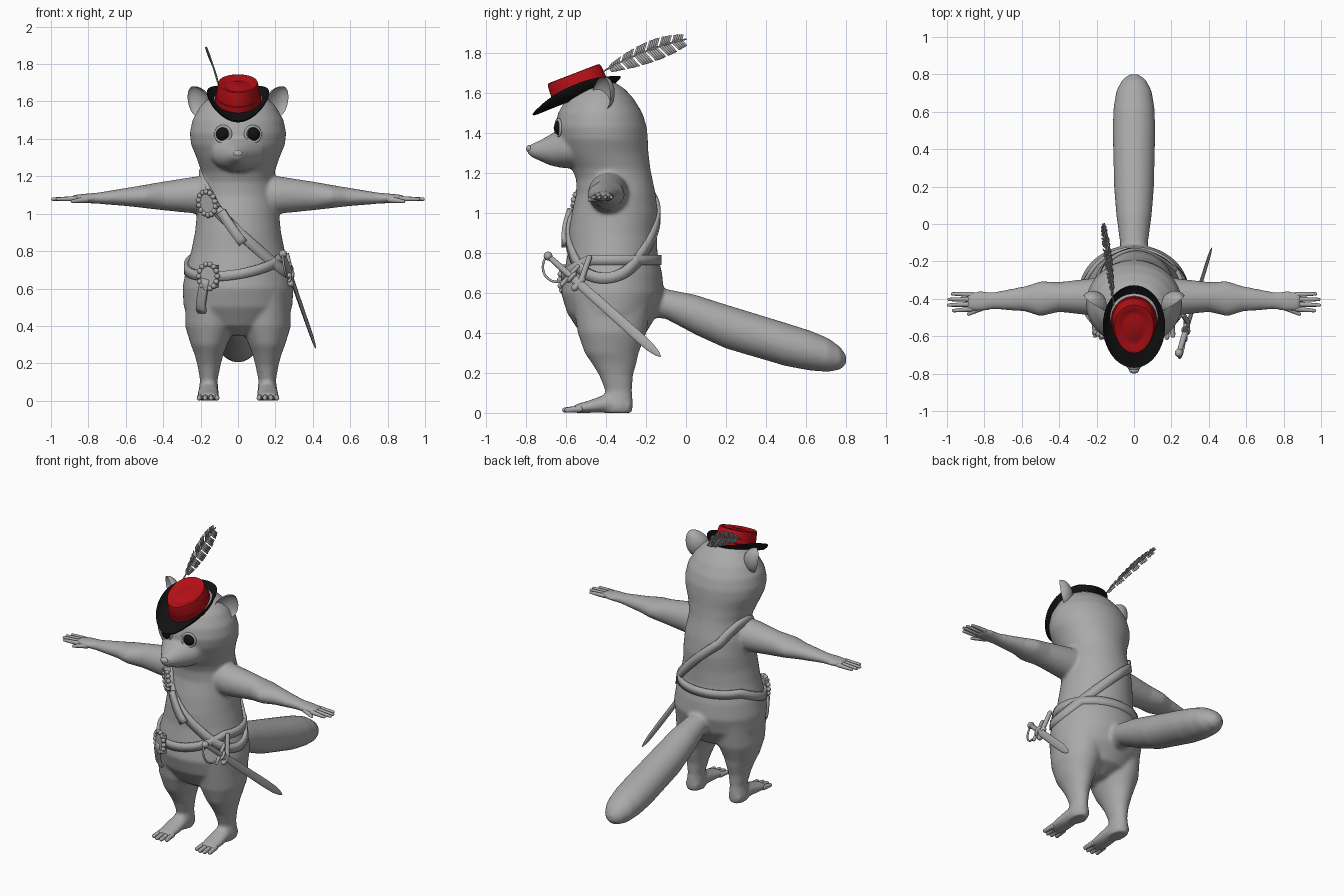
import bpy, bmesh, math
from mathutils import Vector, Matrix, Euler

cube = bpy.data.objects.get("Cube")
if cube:
    bpy.data.objects.remove(cube)


def material(name, colour):
    m = bpy.data.materials.new(name)
    m.use_nodes = True
    m.diffuse_color = (*colour, 1)
    m.node_tree.nodes["Principled BSDF"].inputs["Base Color"].default_value = (*colour, 1)
    return m


GREY = material("soft grey", (.4, .4, .4))
RED = material("hat red", (.45, .005, .008))
BLACK = material("black", (.006, .006, .006))


def finish(bm, name, mat, sharp=40):
    bmesh.ops.recalc_face_normals(bm, faces=bm.faces)
    for f in bm.faces:
        f.smooth = True
    me = bpy.data.meshes.new(name)
    bm.to_mesh(me)
    bm.free()
    me.set_sharp_from_angle(angle=math.radians(sharp))
    me.materials.append(mat)
    ob = bpy.data.objects.new(name, me)
    bpy.context.collection.objects.link(ob)
    return ob


def bridge(bm, rows, caps=True):
    """Skin a list of closed point rows."""
    rows = [[bm.verts.new(p) for p in row] for row in rows]
    n = len(rows[0])
    for a, b in zip(rows, rows[1:]):
        for i in range(n):
            j = (i + 1) % n
            bm.faces.new((a[i], a[j], b[j], b[i]))
    if caps:
        bm.faces.new(rows[0])
        bm.faces.new(rows[-1])


def loft(bm, axis, rings, sx=1, n=32):
    """Elliptical rings (t, centre a, centre b, radius a, radius b) along an axis."""
    order = {"x": (0, 1, 2), "y": (1, 0, 2), "z": (2, 0, 1)}[axis]
    rows = []
    for t, ca, cb, ra, rb in rings:
        row = []
        for i in range(n):
            g = math.tau * i / n
            p = [0, 0, 0]
            for k, v in zip(order, (t, ca + ra * math.cos(g), cb + rb * math.sin(g))):
                p[k] = v
            row.append((p[0] * sx, p[1], p[2]))
        rows.append(row)
    bridge(bm, rows)


def ball(bm, p, r, scale=(1, 1, 1), sub=3):
    bmesh.ops.create_icosphere(bm, subdivisions=sub, radius=r,
                               matrix=Matrix.Translation(p) @ Matrix.Diagonal((*scale, 1)))


def capsule(bm, p, q, r, s):
    p, q = Vector(p), Vector(q)
    d = q - p
    bmesh.ops.create_cone(bm, segments=12, radius1=r, radius2=s, depth=d.length, cap_ends=True,
                          matrix=Matrix.Translation((p + q) / 2) @ d.to_track_quat("Z", "Y").to_matrix().to_4x4())
    ball(bm, p, r, sub=2)
    ball(bm, q, s, sub=2)


# Torso and head: height, front, back, half width
TORSO = [(.35, -.45, -.3, .06), (.4, -.53, -.2, .2), (.5, -.595, -.14, .29), (.6, -.625, -.11, .297),
         (.7, -.61, -.12, .28), (.8, -.592, -.143, .25), (.9, -.588, -.145, .23), (1, -.572, -.14, .22),
         (1.1, -.548, -.153, .21), (1.17, -.55, -.168, .195), (1.22, -.57, -.178, .195), (1.3, -.62, -.188, .222),
         (1.37, -.645, -.191, .251), (1.43, -.655, -.196, .258), (1.5, -.64, -.218, .244), (1.57, -.6, -.26, .205),
         (1.62, -.55, -.305, .155), (1.65, -.5, -.35, .1), (1.665, -.45, -.4, .03)]

bm = bmesh.new()
loft(bm, "z", [(z, 0, (f + b) / 2, w, (b - f) / 2) for z, f, b, w in TORSO], n=48)
loft(bm, "y", [(-.5, 0, 1.33, .17, .11), (-.62, 0, 1.325, .135, .1), (-.68, 0, 1.315, .095, .077),
               (-.73, 0, 1.312, .062, .052), (-.77, 0, 1.312, .037, .034), (-.795, 0, 1.315, .018, .018)])
loft(bm, "y", [(-.3, 0, .55, .06, .06), (-.1, 0, .545, .075, .075), (.05, 0, .49, .095, .1),
               (.2, 0, .432, .107, .11), (.5, 0, .342, .114, .108), (.62, 0, .312, .11, .1),
               (.71, 0, .29, .095, .085), (.77, 0, .274, .065, .058), (.8, 0, .266, .025, .025)])
for s in (-1, 1):
    loft(bm, "x", [(.08, -.38, 1.1, .1, .1), (.22, -.39, 1.1, .1, .1), (.4, -.39, 1.095, .08, .077),
                   (.5, -.4, 1.092, .094, .062), (.58, -.4, 1.09, .068, .051), (.75, -.41, 1.083, .046, .03),
                   (.82, -.413, 1.082, .055, .025), (.89, -.415, 1.08, .05, .019)], s)
    loft(bm, "z", [(.58, .15, -.37, .13, .2), (.4, .148, -.37, .135, .172), (.3, .155, -.372, .098, .135),
                   (.25, .155, -.36, .078, .113), (.19, .155, -.35, .062, .085), (.11, .156, -.337, .047, .067),
                   (.04, .158, -.34, .055, .075), (0, .158, -.34, .05, .07)], s)
    loft(bm, "y", [(-.28, .158, .035, .045, .035), (-.4, .158, .047, .055, .047),
                   (-.48, .16, .032, .06, .032), (-.56, .16, .02, .056, .02)], s)
body = finish(bm, "body", GREY, 180)
remesh = body.modifiers.new("blend", "REMESH")
remesh.mode, remesh.voxel_size, remesh.use_smooth_shade = "VOXEL", .01, True
relax = body.modifiers.new("relax", "SMOOTH")
relax.factor, relax.iterations = .5, 10

# Fingers and toes
bm = bmesh.new()
for s in (-1, 1):
    for i, tip in enumerate((.965, .99, .988, .97)):
        y = i * .026 - .455
        capsule(bm, (s * .87, y, 1.08), (s * tip, y * 1.15 + .06, 1.078), .014, .009)
        x = .118 + i * .028
        capsule(bm, (s * x, -.53, .02), (s * (x + (i - 1.5) * .004), -.595 - .012 * (i in (1, 2)), .014), .017, .013)
    capsule(bm, (s * .81, -.445, 1.076), (s * .885, -.482, 1.066), .018, .009)
finish(bm, "fingers_and_toes", GREY)

# Nose, eyes, lids and cupped ears
bm = bmesh.new()
ball(bm, (0, -.783, 1.322), .024, (1.1, .7, .8))
finish(bm, "nose", GREY)
for s, side in ((-1, "right"), (1, "left")):
    bm = bmesh.new()
    ball(bm, (s * .08, -.622, 1.425), .04)
    finish(bm, side + "_eye", BLACK)
    bpy.ops.mesh.primitive_torus_add(major_segments=32, minor_segments=8, major_radius=.042, minor_radius=.008,
                                     location=(s * .08, -.639, 1.425), rotation=(math.radians(90), 0, s * .3))
    lid = bpy.context.object
    lid.name = side + "_eyelid"
    lid.data.materials.append(GREY)
    bpy.ops.object.shade_smooth()
    bm = bmesh.new()
    bmesh.ops.create_uvsphere(bm, u_segments=32, v_segments=24, radius=1)
    for v in bm.verts:
        depth = -.06 * abs(v.co.y) if v.co.y > 0 else -.04 * abs(v.co.y)
        v.co = Vector((v.co.x * .07 * (1 - .2 * v.co.z), -depth, v.co.z * .088))
    bm.transform(Matrix.Translation((s * .212, -.42, 1.6)) @ Euler((.15, s * .5, s * .7)).to_matrix().to_4x4())
    finish(bm, side + "_ear", GREY, 70)

# Hat: swept brim and dented crown
HAT = Matrix.Translation((0, -.545, 1.582)) @ Matrix.Rotation(math.radians(21), 4, "X")


def oval(rx, ry, z, curl=0, n=48):
    pts = []
    for i in range(n):
        c, d = math.cos(math.tau * i / n), math.sin(math.tau * i / n)
        pts.append((rx * c * (1 + .1 * d), ry * d, z + curl * c * c + curl * .3 * max(d, 0)))
    return pts


bm = bmesh.new()
bridge(bm, [oval(.1, .13, .004), oval(.125, .17, .004, .008), oval(.15, .21, 0, .03), oval(.166, .24, 0, .06),
            oval(.163, .236, -.01, .058), oval(.145, .21, -.012, .026), oval(.1, .13, -.01)], False)
bm.transform(HAT)
finish(bm, "hat_brim", BLACK)
bm = bmesh.new()
bridge(bm, [oval(.122, .152, -.01), oval(.122, .152, .035), oval(.116, .147, .037), oval(.108, .143, .1),
            oval(.104, .138, .112), oval(.092, .124, .114), oval(.07, .098, .1), oval(.055, .075, .1),
            oval(.035, .05, .108)])
bm.transform(HAT @ Matrix.Translation((0, .025, 0)))
finish(bm, "hat_crown", RED, 50)

# Feather: quill and split vanes
bm = bmesh.new()


def quill(t):
    return Vector((-.108 - .06 * t, .43 * t - .43, 1.7 + .245 * t - .075 * t * t))


for k in range(10):
    capsule(bm, quill(k / 10), quill((k + 1) / 10), .005, .004)
barbs = 36
for side in (-1, 1):
    for k in range(barbs):
        if k % 6 == 5:
            continue
        edge = []
        for t in (k / barbs, (k + 1) / barbs):
            width = .055 * math.sin(math.pi * min(1, t * .82 + .07)) ** .7
            base = quill(.1 + .88 * t)
            edge.append((base, base + Vector((-.3 * side, .55 - .3 * side, .9 * side)) * width))
        (a, b), (c, d) = edge
        bm.faces.new([bm.verts.new(p) for p in (a, c, d, b)])
feather = finish(bm, "feather", GREY)
feather.modifiers.new("thickness", "SOLIDIFY").thickness = .004


# Leather straps that follow the torso
def skin(a, z):
    for lo, hi in zip(TORSO, TORSO[1:]):
        if lo[0] <= z <= hi[0]:
            break
    k = (z - lo[0]) / (hi[0] - lo[0])
    f, b, w = (lo[i] + (hi[i] - lo[i]) * k for i in (1, 2, 3))
    r = (b - f) / 2
    normal = Vector((math.cos(a) / w, math.sin(a) / r, 0)).normalized()
    return Vector((w * math.cos(a), (f + b) / 2 + r * math.sin(a), z)), normal


def strap(name, path, width, closed=True, lift=.002):
    bm = bmesh.new()
    pts = [skin(a, z) for a, z in path]
    n = len(pts)
    pairs = []
    for i, (p, normal) in enumerate(pts):
        after = pts[(i + 1) % n if closed else min(i + 1, n - 1)][0]
        before = pts[i - 1 if closed else max(i - 1, 0)][0]
        across = (after - before).cross(normal).normalized() * width / 2
        p = p + normal * lift
        pairs.append((bm.verts.new(p - across), bm.verts.new(p + across)))
    for i in range(n if closed else n - 1):
        (a, b), (c, d) = pairs[i], pairs[(i + 1) % n]
        bm.faces.new((a, b, d, c))
    ob = finish(bm, name, GREY)
    solid = ob.modifiers.new("thickness", "SOLIDIFY")
    solid.thickness, solid.offset = .022, 0


def belt_height(a, p):
    return .765 - .1 * max(0, math.cos(a + math.radians(118)))


def sash_height(a, p):
    return .95 - .95 * p.x + .2 * (p.y + .36) + max(0, -p.x - .12)


def loop(rule, n=96):
    path = []
    for i in range(n):
        a, z = math.tau * i / n, .9
        for _ in range(12):
            z = .5 * z + .5 * rule(a, skin(a, z)[0])
        path.append((a, z))
    return path


def buckle(name, a, z, roll):
    p, normal = skin(a, z)
    bm = bmesh.new()
    bmesh.ops.create_cube(bm, size=1, matrix=Matrix.Diagonal((.1, .12, .025, 1)))
    for i in range(14):
        g = math.tau * i / 14
        ball(bm, (.056 * math.cos(g), .066 * math.sin(g), .01), .015, sub=2)
    bm.transform(Matrix.Translation(p + normal * .018) @ normal.to_track_quat("Z", "Y").to_matrix().to_4x4()
                 @ Matrix.Rotation(roll, 4, "Z"))
    finish(bm, name, GREY)


rad = math.radians
strap("waist_belt", loop(belt_height), .052)
strap("shoulder_sash", loop(sash_height), .055)
strap("belt_end", [(rad(-124 - i), .65 - .022 * i) for i in range(9)], .05, False, .02)
strap("sash_end", [(rad(-112 + 4 * i), 1.01 - .024 * i) for i in range(8)], .05, False, .022)
buckle("belt_buckle", rad(-121), .665, 0)
buckle("sash_buckle", rad(-133), 1.055, rad(40))

# Sword: blade, grip, guard, knuckle bow and hanger
start, end = Vector((.24, -.69, .785)), Vector((.415, -.13, .285))
d = (end - start).normalized()
flat = (Vector((1, 0, 0)) - d * d.x).normalized()
SWORD = Matrix.Translation(start) @ Matrix((d, flat, d.cross(flat))).transposed().to_4x4()
bm = bmesh.new()
loft(bm, "x", [(.17, 0, 0, .012, .022), (.3, 0, 0, .01, .024), (.6, 0, 0, .008, .026), (.7, 0, 0, .007, .023),
               (.75, 0, 0, .005, .014), (.775, 0, 0, .002, .003)], n=12)
bm.transform(SWORD)
finish(bm, "sword_blade", GREY)
bm = bmesh.new()
ball(bm, (0, 0, 0), .022)
capsule(bm, (.02, 0, 0), (.15, 0, 0), .014, .017)
capsule(bm, (.15, 0, -.06), (.15, 0, .06), .011, .011)
ball(bm, (.165, 0, 0), .035, (.4, .7, 1))
arc = [(.075 - .08 * math.cos(g), 0, .085 * math.sin(g)) for g in (math.pi * i / 12 for i in range(13))]
for p, q in zip(arc, arc[1:]):
    capsule(bm, p, q, .006, .006)
capsule(bm, (.21, -.005, -.025), (.21, -.005, .03), .018, .018)
capsule(bm, (.21, 0, -.02), (.16, -.015, -.13), .014, .014)
bm.transform(SWORD)
finish(bm, "sword_hilt_and_hanger", GREY)
